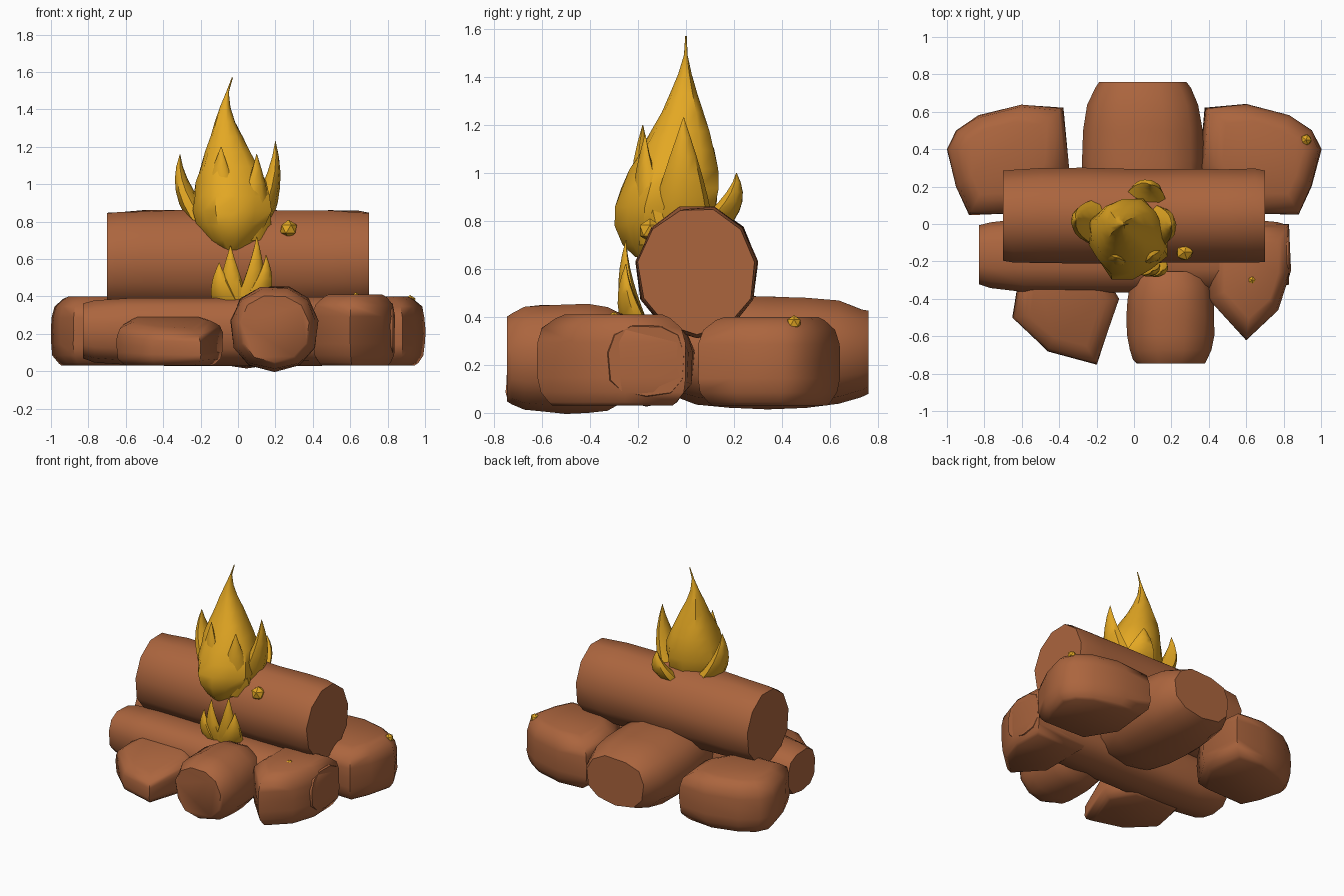
import bpy, bmesh, math, random
from mathutils import Vector

random.seed(4)
cube = bpy.data.objects.get("Cube")
if cube:
    bpy.data.objects.remove(cube, do_unlink=True)


def material(name, rgb):
    mat = bpy.data.materials.new(name)
    mat.use_nodes = True
    mat.diffuse_color = (*rgb, 1)
    mat.node_tree.nodes["Principled BSDF"].inputs["Base Color"].default_value = (*rgb, 1)
    return mat


BROWN = material("warm brown", (0.41, 0.13, 0.048))
GOLD = material("golden yellow", (0.77, 0.39, 0.017))

# Positions along a rounded block, packed closer towards both ends
STEPS = [math.sin(math.pi * k / 8) for k in range(-4, 5)]


def wobble(amount):
    return random.uniform(-amount, amount)


def skin(name, rings, mat, sharp):
    """Join rings of points into a closed shape."""
    bm = bmesh.new()
    loops = [[bm.verts.new(point) for point in ring] for ring in rings]
    count = len(loops[0])
    for low, high in zip(loops, loops[1:]):
        for i in range(count):
            j = (i + 1) % count
            bm.faces.new((low[i], low[j], high[j], high[i]))
    bm.faces.new(loops[0])
    bm.faces.new(loops[-1])
    bmesh.ops.recalc_face_normals(bm, faces=bm.faces)
    mesh = bpy.data.meshes.new(name)
    bm.to_mesh(mesh)
    bm.free()
    mesh.materials.append(mat)
    mesh.shade_smooth()
    mesh.set_sharp_from_angle(angle=math.radians(sharp))
    bpy.context.collection.objects.link(bpy.data.objects.new(name, mesh))


def oval(sides, power=1.0):
    """Unit cross-section; a power below one makes it squarer."""
    points = []
    for i in range(sides):
        angle = math.tau * (i + 0.25) / sides
        c, s = math.cos(angle), math.sin(angle)
        points.append((math.copysign(abs(c) ** power, c), math.copysign(abs(s) ** power, s)))
    return points


def log(name, centre, half, along_x, power, rounding, curve):
    """Rough log lying along x or y; a low curve spreads the end rounding inwards."""
    centre, half = Vector(centre), Vector(half)
    rings = []
    for t in STEPS:
        size = 1 - rounding * abs(t) ** curve
        ring = []
        for u, v in oval(11, power):
            r = size + wobble(0.02)
            unit = Vector((t, u * r, v * r)) if along_x else Vector((u * r, t, v * r))
            ring.append(centre + unit * half)
        rings.append(ring)
    skin(name, rings, BROWN, 50)


def chunk(name, outline, height, slope=0.0):
    """Short block of wood: plan outline with rounded upper and lower rims."""
    outline = [Vector(point) for point in outline]
    centre = sum(outline, Vector((0, 0))) / len(outline)
    rings = []
    for t in STEPS:
        inset = abs(t) ** 5 * (0.34 if t > 0 else 0.2)
        ring = []
        for point in outline:
            q = centre.lerp(point, 1 - inset + wobble(0.012))
            rise = height + slope * (q.y - centre.y)
            ring.append((q.x, q.y, 0.03 + rise * (t + 1) / 2))
        rings.append(ring)
    skin(name, rings, BROWN, 62)


def flame(name, bottom, height):
    """Body of the fire: swells low down, then narrows to a curled tip."""
    rings = []
    for k in range(13):
        t = max(k / 12, 0.03)
        radius = max(1.13 * t ** 0.8 * (1 - t) ** 2, 0.003)
        x = -0.03 - 0.04 * math.sin(math.pi * t ** 3)
        y = -0.15 * (1 - t) ** 2
        ring = []
        for i, (u, v) in enumerate(oval(12)):
            r = radius * (1 + 0.07 * math.cos(i * math.tau / 3 + k / 2) + wobble(0.04))
            ring.append((x + u * r, y + v * r, bottom + height * t))
        rings.append(ring)
    skin(name, rings, GOLD, 45)


def lick(name, base, tip, width):
    """Pointed tongue of fire, flattened outwards, that leans out and turns up."""
    base, tip = Vector(base), Vector(tip)
    middle = Vector((tip.x * 1.08, tip.y * 1.08, (base.z + tip.z) / 2))
    out = Vector((tip.x, tip.y, 0)).normalized()
    across = Vector((-out.y, out.x, 0))
    rings = []
    for k in range(7):
        t = k / 6
        centre = base.lerp(middle, t).lerp(middle.lerp(tip, t), t)
        r = max(width * (1 - t ** 1.3), 0.002)
        rings.append([centre + out * u * r * 0.6 + across * v * r for u, v in oval(8)])
    skin(name, rings, GOLD, 50)


# Logs and stubs
log("top_log", (0, 0.045, 0.59), (0.7, 0.255, 0.28), True, 1, 0.04, 8)
log("front_log", (0, -0.165, 0.215), (0.83, 0.2, 0.185), True, 0.75, 0.2, 8)
log("front_stub", (0.195, -0.5, 0.23), (0.235, 0.245, 0.23), False, 0.9, 0.22, 4)
log("back_stub", (0.045, 0.34, 0.255), (0.33, 0.42, 0.24), False, 0.82, 0.28, 3)

# Mirrored back chunks
for side, label in ((1, "left"), (-1, "right")):
    plan = [(1, 0.4), (0.95, 0.5), (0.83, 0.58), (0.6, 0.64), (0.38, 0.62),
            (0.35, 0.3), (0.5, 0.06), (0.88, 0.05), (0.95, 0.2)]
    chunk("back_" + label + "_chunk", [(side * x, y) for x, y in plan], 0.37)

# Front chunks
chunk("front_left_chunk",
      [(0.83, 0), (0.84, -0.25), (0.77, -0.46), (0.6, -0.62), (0.4, -0.4), (0.4, 0)], 0.38)
chunk("front_right_chunk",
      [(-0.65, -0.5), (-0.46, -0.68), (-0.2, -0.75), (-0.08, -0.4), (-0.2, -0.2), (-0.6, -0.2)],
      0.24, slope=0.2)

# Main fire
flame("main_flame", 0.62, 0.95)
lick("right_lick", (-0.15, 0, 0.76), (-0.31, 0.02, 1.16), 0.14)
lick("left_lick", (0.07, -0.02, 0.74), (0.2, -0.01, 1.23), 0.14)
lick("front_right_lick", (-0.1, -0.12, 0.76), (-0.09, -0.18, 1.2), 0.14)
lick("front_left_lick", (0.06, -0.12, 0.7), (0.1, -0.17, 1.16), 0.13)
lick("back_lick", (0.05, 0.08, 0.76), (0.09, 0.21, 1), 0.13)

# Small fire on the front log
for name, x, top in (("outer_right", -0.1, 0.58), ("right", -0.04, 0.67),
                     ("left", 0.1, 0.72), ("outer_left", 0.15, 0.62)):
    lick("small_" + name + "_lick", (x * 0.6, -0.21, 0.37), (x, -0.25, top), 0.08)

# Embers resting on the wood
for name, spot, radius in (("log_ember", (0.27, -0.15, 0.76), 0.05),
                           ("front_ember", (0.63, -0.3, 0.4), 0.022),
                           ("back_ember", (0.92, 0.45, 0.375), 0.032)):
    bpy.ops.mesh.primitive_ico_sphere_add(subdivisions=1, radius=radius, location=spot)
    bpy.context.object.name = name
    bpy.context.object.data.materials.append(GOLD)
